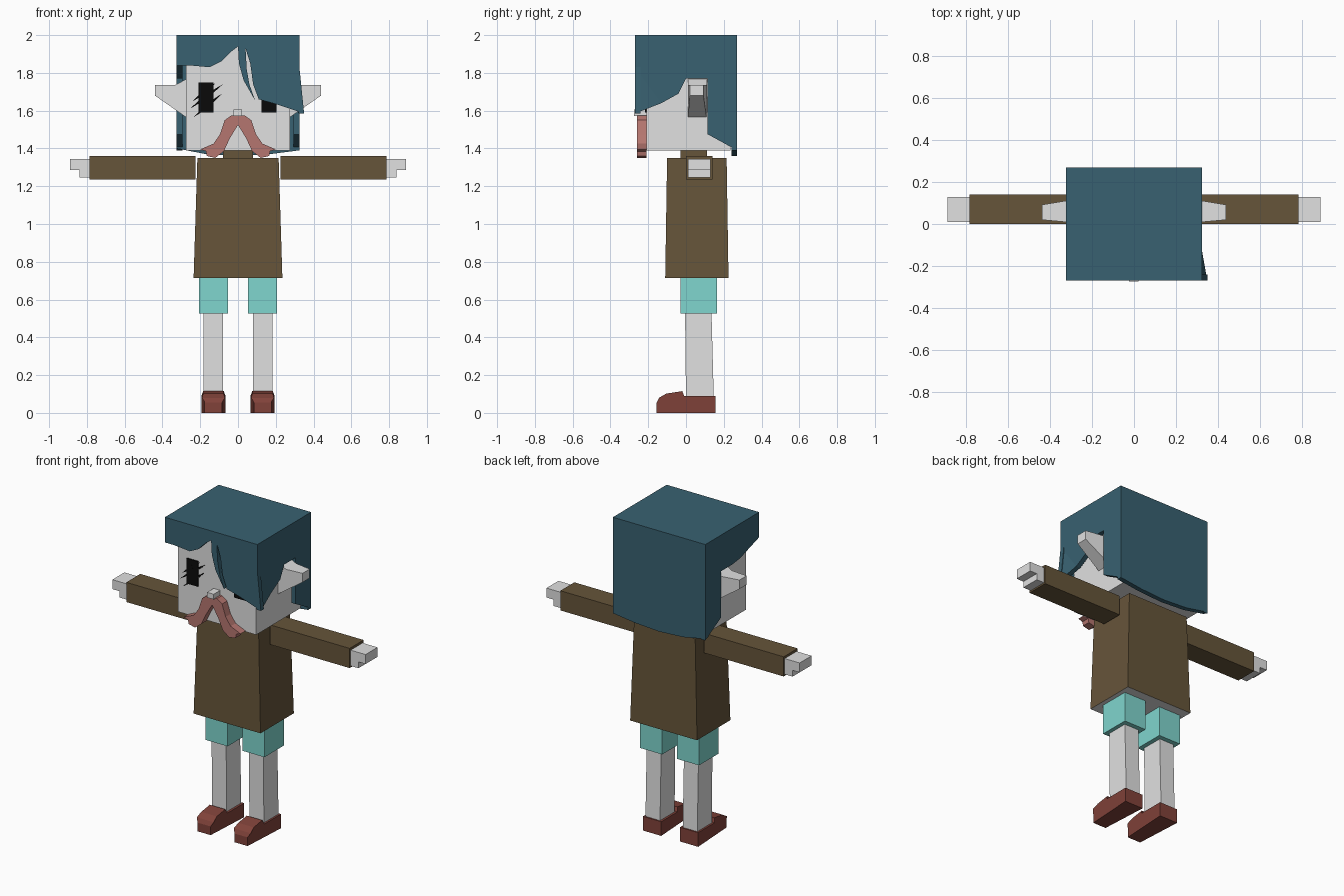
import bpy, bmesh
from mathutils import Vector

if "Cube" in bpy.data.objects:
    bpy.data.objects.remove(bpy.data.objects["Cube"], do_unlink=True)


def material(name, r, g, b):
    m = bpy.data.materials.new(name)
    m.use_nodes = True
    m.diffuse_color = (r, g, b, 1)
    bsdf = next(n for n in m.node_tree.nodes if n.type == "BSDF_PRINCIPLED")
    bsdf.inputs["Base Color"].default_value = (r, g, b, 1)
    bsdf.inputs["Roughness"].default_value = 0.9
    return m


HAIR = material("blue hair", 0.04, 0.12, 0.165)
SKIN = material("pale skin", 0.75, 0.75, 0.75)
COAT = material("brown coat", 0.133, 0.09, 0.042)
TEAL = material("teal shorts", 0.215, 0.67, 0.62)
SHOE = material("red leather", 0.22, 0.055, 0.042)
PINK = material("pink moustache", 0.46, 0.18, 0.16)
BLACK = material("black eye", 0.003, 0.003, 0.003)


def finish(name, bm, mat):
    bmesh.ops.recalc_face_normals(bm, faces=bm.faces)
    mesh = bpy.data.meshes.new(name)
    bm.to_mesh(mesh)
    bm.free()
    mesh.materials.append(mat)
    ob = bpy.data.objects.new(name, mesh)
    bpy.context.scene.collection.objects.link(ob)
    return ob


def prism(name, points, offset, mat, shape=None):
    """Solid made by sweeping a flat outline along an offset."""
    bm = bmesh.new()
    face = bm.faces.new([bm.verts.new(p) for p in points])
    res = bmesh.ops.extrude_face_region(bm, geom=[face], use_keep_orig=True)
    for v in res["geom"]:
        if isinstance(v, bmesh.types.BMVert):
            v.co += Vector(offset)
    if shape:
        for v in bm.verts:
            shape(v.co)
    return finish(name, bm, mat)


def box(name, xs, ys, zs, mat, top=None):
    """Box between limits; top gives other x and y limits for the upper end."""
    bm = bmesh.new()
    tx, ty = top or (xs, ys)
    rings = []
    for (x0, x1), (y0, y1), z in ((xs, ys, zs[0]), (tx, ty, zs[1])):
        rings.append([bm.verts.new(p) for p in
                      ((x0, y0, z), (x1, y0, z), (x1, y1, z), (x0, y1, z))])
    low, high = rings
    bm.faces.new(low)
    bm.faces.new(high)
    for i in range(4):
        j = (i + 1) % 4
        bm.faces.new((low[i], low[j], high[j], high[i]))
    return finish(name, bm, mat)


def front(pts, y):
    return [(x, y, z) for x, z in pts]


def side(pts, x):
    return [(x, y, z) for y, z in pts]


# Head
box("head", (-.275, .275), (-.21, .235), (1.39, 1.965), SKIN)
box("nose", (-.025, .022), (-.275, -.2), (1.572, 1.605), SKIN)

# Hair shell: crown, fringe, back and sides
W, D, T = .325, .27, .03
box("hair_crown", (-W, W), (-D, D), (2 - T, 2), HAIR)
fringe = [(-W, 2), (-W, 1.84), (-.26, 1.84), (-.15, 1.83), (-.09, 1.86),
          (-.04, 1.91), (0, 1.94), (.005, 1.85), (.03, 1.76), (.09, 1.655),
          (.06, 1.74), (.046, 1.82), (.04, 1.93), (.065, 1.85), (.08, 1.74),
          (.11, 1.66), (.2, 1.635), (.35, 1.585), (W, 1.83), (W, 2)]
prism("hair_fringe", front(fringe, -D), (0, T, 0), HAIR)
nape = [(W, 2), (W, 1.39), (.17, 1.37), (0, 1.36), (-.17, 1.37), (-W, 1.4), (-W, 2)]
prism("hair_back", front(nape, D), (0, -T, 0), HAIR)
rear = [(0, 1.77), (.115, 1.77), (.115, 1.475), (D, 1.39), (D, 2)]
prism("hair_side_left", side([(-D, 2), (-D, 1.83), (-.13, 1.64), (-.04, 1.69)] + rear, W),
      (-T, 0, 0), HAIR)
prism("hair_side_right", side([(-D, 2), (-D, 1.84), (-.08, 1.78)] + rear, -W),
      (T, 0, 0), HAIR)
prism("hair_flared_lock", [(W, -D, 1.83), (.35, -D, 1.585), (W, -.13, 1.64)],
      (-T, 0, 0), HAIR)

# Eyes and the lashes of the uncovered eye
FACE = -.21
for label, x in (("right", -.17), ("left", .165)):
    box(label + "_eye", (x - .04, x + .04), (FACE - .008, FACE), (1.59, 1.75), BLACK)
for i, (x0, z0, x1, z1) in enumerate(((-.24, 1.65, -.12, 1.745),
                                      (-.255, 1.61, -.08, 1.74),
                                      (-.235, 1.565, -.085, 1.69))):
    mid = (x0 + x1) / 2
    lash = [(x0, z0), (mid, (z0 + z1) / 2 - .014), (x1, z1), (mid, (z0 + z1) / 2 + .014)]
    prism(f"eyelash_{i + 1}", front(lash, FACE - .009), (0, .009, 0), BLACK)

# Moustache, one half outlined and reflected
half = [(.035, 1.575), (.07, 1.55), (.095, 1.475), (.13, 1.425), (.2, 1.395),
        (.17, 1.385), (.165, 1.36), (.12, 1.35), (.075, 1.385), (.045, 1.45)]
outline = half + [(0, 1.525)] + [(-x, z) for x, z in reversed(half)]
prism("moustache", front(outline, -.26), (0, .052, 0), PINK)

# Coat with a pale underside, and collar
coat = box("coat", (-.235, .235), (-.11, .225), (.715, 1.35), COAT,
           top=((-.215, .215), (-.1, .215)))
coat.data.materials.append(SKIN)
for f in coat.data.polygons:
    if f.normal.z < -.9:
        f.material_index = 1
box("collar", (-.08, .08), (-.03, .11), (1.34, 1.395), COAT)


def taper_ear(co):
    if abs(co.x) > .4:
        co.y = .02 if co.y < .06 else .092


def shape_shoe(co):
    # Narrow the toe and the upper edge
    centre = .13 if co.x > 0 else -.13
    k = .72 if co.y < -.15 else .94 if co.y < -.13 else 1
    if co.z > .1:
        k *= .85
    co.x = centre + (co.x - centre) * k


# Paired parts
ear = [(.26, 1.775), (.33, 1.737), (.44, 1.737), (.44, 1.68), (.26, 1.555)]
hand = [(.78, 1.345), (.89, 1.345), (.89, 1.285), (.84, 1.285), (.84, 1.245), (.78, 1.245)]
shoe = [(-.155, 0), (-.155, .055), (-.142, .08), (-.105, .102), (-.02, .115),
        (-.01, .09), (.155, .09), (.155, 0)]
for label, s in (("left", 1), ("right", -1)):
    def span(a, b):
        return (s * a, s * b)

    def flip(pts):
        return [(s * x, z) for x, z in pts]

    prism(label + "_ear", front(flip(ear), .01), (0, .1, 0), SKIN, taper_ear)
    box(label + "_sleeve", span(.225, .785), (0, .14), (1.235, 1.36), COAT)
    prism(label + "_hand", front(flip(hand), .01), (0, .12, 0), SKIN)
    box(label + "_short_leg", span(.052, .207), (-.03, .165), (.525, .72), TEAL)
    box(label + "_leg", span(.08, .182), (0, .147), (.08, .53), SKIN,
        top=(span(.08, .182), (-.005, .135)))
    prism(label + "_shoe", side(shoe, s * .066), (s * .128, 0, 0), SHOE, shape_shoe)
